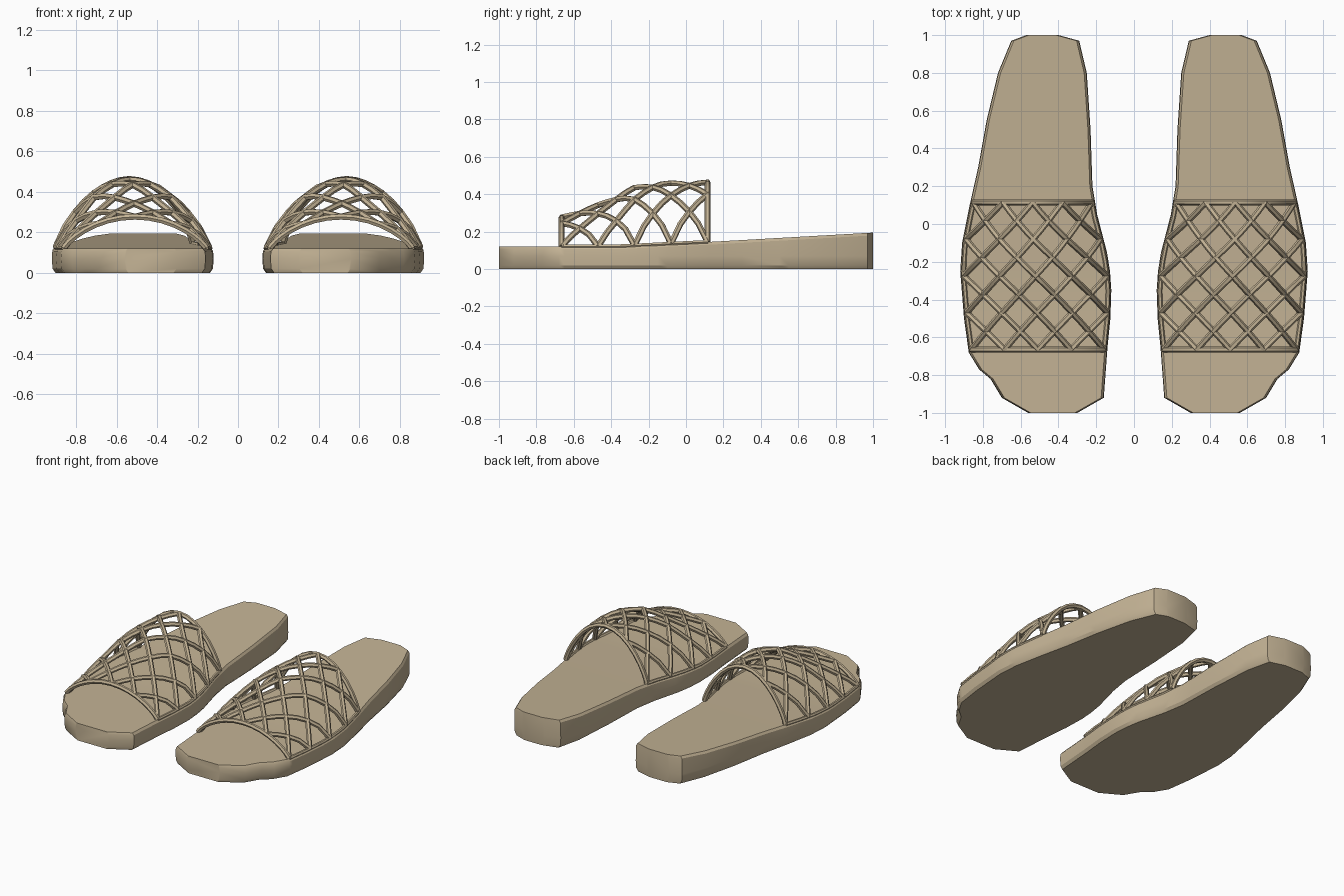
import bpy, bmesh, math

if "Cube" in bpy.data.objects:
    bpy.data.objects.remove(bpy.data.objects["Cube"])

tan = bpy.data.materials.new("warm_tan")
tan.diffuse_color = (0.55, 0.45, 0.30, 1)
tan.use_nodes = True
tan.node_tree.nodes["Principled BSDF"].inputs["Base Color"].default_value = tan.diffuse_color

# Footbed edges as (y, x), heel at +y
INNER = [(-1, .30), (-.92, .16), (-.65, .14), (-.5, .125), (-.35, .12), (-.25, .127), (-.15, .143),
         (.05, .195), (.2, .22), (.5, .23), (.8, .25), (.97, .29), (1, .40)]
OUTER = [(-1, .56), (-.92, .70), (-.82, .76), (-.77, .82), (-.68, .875), (-.5, .90), (-.25, .92),
         (-.1, .91), (.1, .87), (.3, .825), (.55, .78), (.8, .72), (.97, .65), (1, .57)]
TOP = [(-1, .12), (-.35, .122), (.12, .145), (1, .195)]
# Strap centre-line height along y
PEAK = [(-.67, .275), (-.6, .295), (-.5, .33), (-.4, .37), (-.28, .435), (-.15, .458), (.12, .464)]
Y0, Y1, CELLS = -.665, .115, 4


def interp(table, t):
    for (a, va), (b, vb) in zip(table, table[1:]):
        if t <= b:
            return va + (vb - va) * (t - a) / (b - a)
    return table[-1][1]


def finish(ob, angle):
    ob.data.materials.clear()
    ob.data.materials.append(tan)
    bpy.ops.object.select_all(action='DESELECT')
    ob.select_set(True)
    bpy.context.view_layer.objects.active = ob
    if ob.type == 'CURVE':
        bpy.ops.object.convert(target='MESH')
    bpy.ops.object.shade_smooth_by_angle(angle=math.radians(angle))


def footbed(name, side):
    # Loft of rounded box sections from toe to heel
    bm = bmesh.new()
    rings = []
    for y in sorted({p[0] for p in INNER + OUTER + TOP}):
        a, b, t = interp(INNER, y), interp(OUTER, y), interp(TOP, y)
        half = [(.018, 0), (.004, .02), (0, .07), (.003, t - .015), (.014, t)]
        pts = [(a + i, z) for i, z in half] + [(b - i, z) for i, z in reversed(half)]
        rings.append([bm.verts.new((side * x, y, z)) for x, z in pts])
    n = len(rings[0])
    for r, s in zip(rings, rings[1:]):
        for i in range(n):
            j = (i + 1) % n
            bm.faces.new((r[i], r[j], s[j], s[i]))
    bm.faces.new(rings[0])
    bm.faces.new(rings[-1])
    bmesh.ops.recalc_face_normals(bm, faces=bm.faces)
    me = bpy.data.meshes.new(name)
    bm.to_mesh(me)
    bm.free()
    ob = bpy.data.objects.new(name, me)
    bpy.context.collection.objects.link(ob)
    finish(ob, 30)


def strap_point(side, u, y):
    # u runs from -1 (inner edge) to 1 (outer edge) over the arch
    a, b = interp(INNER, y) + .017, interp(OUTER, y) - .017
    base = interp(TOP, y)
    z = base + (interp(PEAK, y) - base) * max(0, 1 - u * u) ** .8
    return (side * ((a + b) / 2 + u * (b - a) / 2), y, z)


def bars(name, side, paths, radius):
    cu = bpy.data.curves.new(name, 'CURVE')
    cu.dimensions = '3D'
    cu.bevel_depth = radius
    cu.bevel_resolution = 1
    cu.use_fill_caps = True
    for path in paths:
        sp = cu.splines.new('POLY')
        sp.points.add(len(path) - 1)
        for p, (u, y) in zip(sp.points, path):
            p.co = (*strap_point(side, u, y), 1)
    ob = bpy.data.objects.new(name, cu)
    bpy.context.collection.objects.link(ob)
    finish(ob, 35)


def lattice_paths():
    # Diagonals in both directions over a square grid of cells
    paths, steps = [], CELLS * 4
    for d in range(-CELLS + 1, CELLS):
        for flip in (1, -1):
            path = []
            for k in range(steps + 1):
                u, v = k / steps, k / steps + d / CELLS
                if -1e-6 <= v <= 1 + 1e-6:
                    path.append((flip * (2 * u - 1), Y0 + (Y1 - Y0) * min(1, max(0, v))))
            paths.append(path)
    return paths


for label, side in (("right", 1), ("left", -1)):
    footbed(label + "_footbed", side)
    bars(label + "_strap_lattice", side, lattice_paths(), .016)
    # Hoops along the front and back of the strap
    hoop = [-math.cos(math.pi * i / 16) for i in range(17)]
    bars(label + "_strap_hoops", side, [[(u, y) for u in hoop] for y in (Y0, Y1)], .016)
    # Low rails where the strap meets the footbed
    rail = [Y0 + (Y1 - Y0) * i / 10 for i in range(11)]
    bars(label + "_strap_rails", side, [[(s, y) for y in rail] for s in (-1, 1)], .012)
